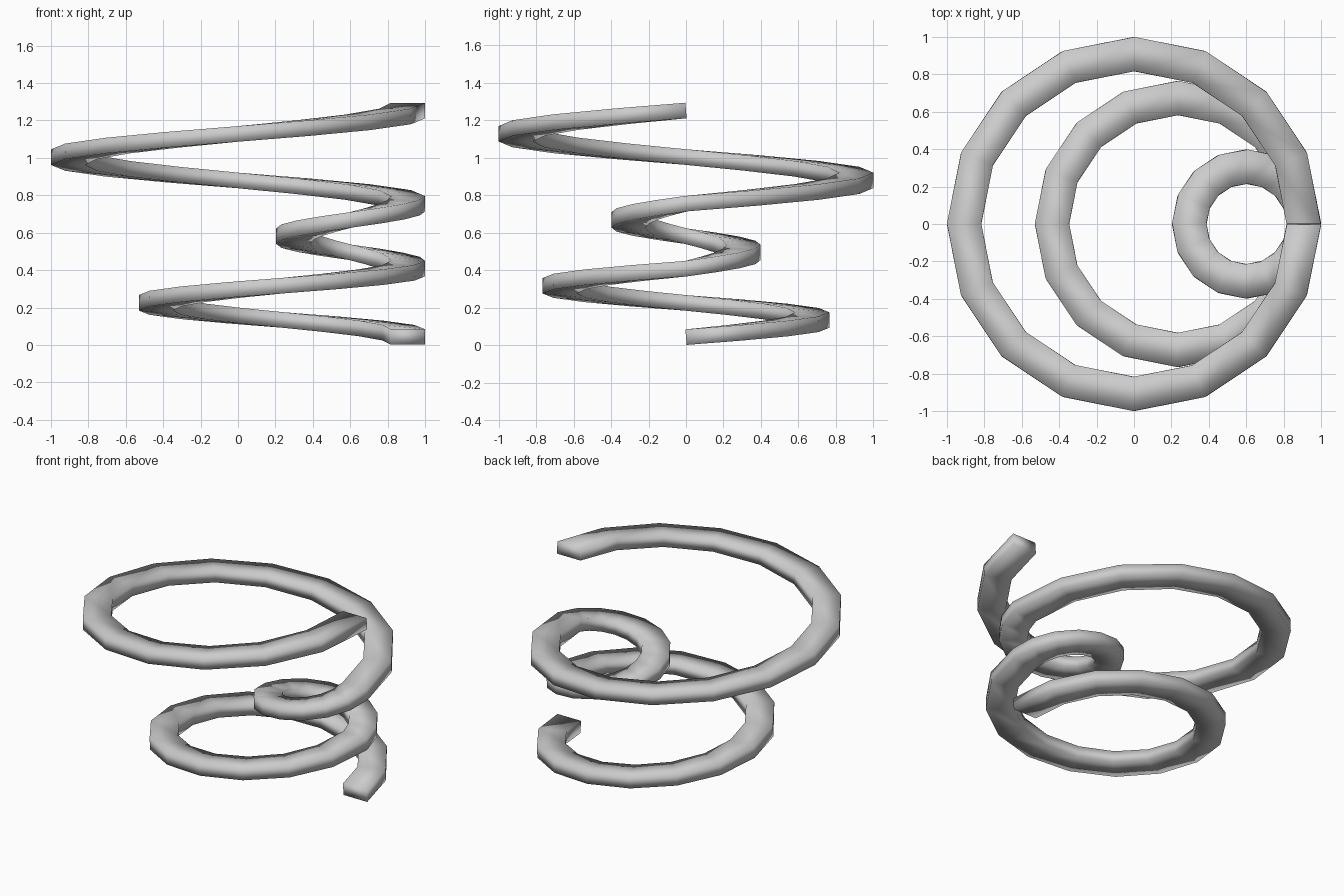
import bpy, bmesh, math
from mathutils import Vector

if "Cube" in bpy.data.objects:
    bpy.data.objects.remove(bpy.data.objects["Cube"])

WIDTH, HEIGHT, STEPS = 0.183, 0.083, 16
# each turn: outer radius, start height, end height (all touch x = 1)
TURNS = [(0.765, 0.0425, 0.408), (0.398, 0.408, 0.755), (1.0, 0.755, 1.2525)]

bm = bmesh.new()
rings = []


def add_ring(outer, z0, z1, k):
    """Rectangular section, tilted to stay square to the climbing path."""
    a = 2 * math.pi * k / STEPS
    r = outer - WIDTH / 2
    out = Vector((math.cos(a), math.sin(a), 0))
    tangent = Vector((-r * math.sin(a), r * math.cos(a), (z1 - z0) / (2 * math.pi))).normalized()
    up = out.cross(tangent)
    centre = Vector((1 - outer, 0, z0 + (z1 - z0) * k / STEPS)) + out * r
    rings.append([bm.verts.new(centre + out * sx * WIDTH / 2 + up * sz * HEIGHT / 2)
                  for sx, sz in ((-1, -1), (1, -1), (1, 1), (-1, 1))])


# sections along the three turns
for i, turn in enumerate(TURNS):
    for k in range(0 if i == 0 else 1, STEPS + 1):
        add_ring(*turn, k)

# skin and end caps
for a, b in zip(rings, rings[1:]):
    for j in range(4):
        n = (j + 1) % 4
        bm.faces.new((a[j], a[n], b[n], b[j]))
bm.faces.new(rings[0])
bm.faces.new(rings[-1])
bmesh.ops.recalc_face_normals(bm, faces=bm.faces[:])
for f in bm.faces:
    f.smooth = True

mesh = bpy.data.meshes.new("spiral_coil")
bm.to_mesh(mesh)
bm.free()
bpy.context.collection.objects.link(bpy.data.objects.new("spiral_coil", mesh))
